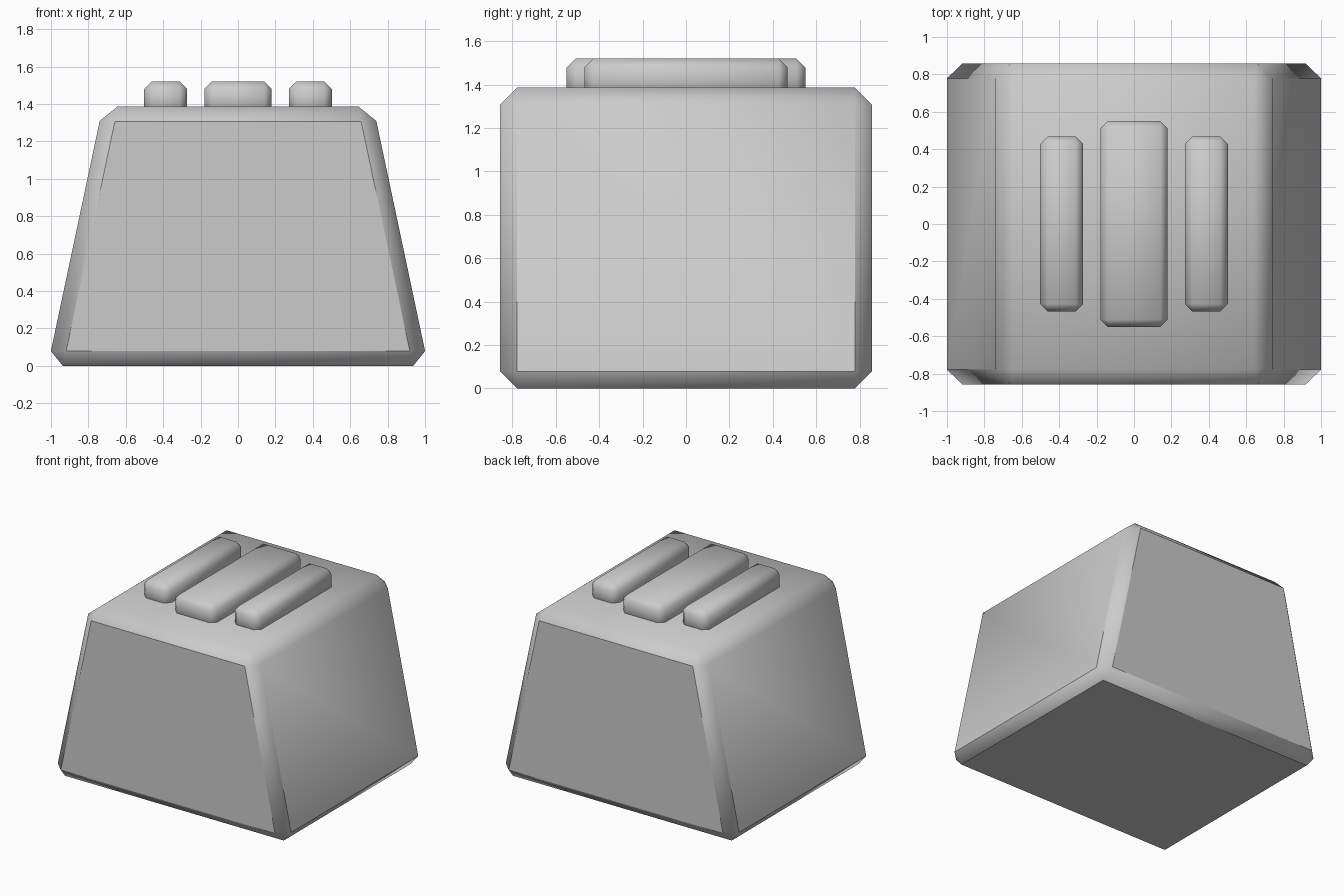
import bpy, bmesh
from math import radians

if "Cube" in bpy.data.objects:
    bpy.data.objects.remove(bpy.data.objects["Cube"])


def bevelled_block(name, bottom, top, z0, z1, bevel, angle):
    """Block tapering from bottom (half x, half y) to top, with chamfered edges."""
    bm = bmesh.new()
    bmesh.ops.create_cube(bm, size=2)
    for v in bm.verts:
        hx, hy = top if v.co.z > 0 else bottom
        v.co = (v.co.x * hx, v.co.y * hy, z1 if v.co.z > 0 else z0)
    bmesh.ops.bevel(bm, geom=bm.edges[:], offset=bevel, offset_type='OFFSET',
                    segments=1, profile=0.5, affect='EDGES')
    bmesh.ops.recalc_face_normals(bm, faces=bm.faces[:])
    mesh = bpy.data.meshes.new(name)
    bm.to_mesh(mesh)
    bm.free()
    obj = bpy.data.objects.new(name, mesh)
    bpy.context.collection.objects.link(obj)
    bpy.ops.object.select_all(action='DESELECT')
    obj.select_set(True)
    bpy.context.view_layer.objects.active = obj
    bpy.ops.object.shade_smooth_by_angle(angle=radians(angle))
    return obj


# Tapered body, crisp where chamfers meet the front and back
bevelled_block("body", (1.017, 0.858), (0.723, 0.858), 0, 1.387, 0.08, 42)

# Raised ridges on the top, sunk slightly into the body
for name, x, hx, hy in (("middle_ridge", 0, 0.18, 0.55),
                        ("left_ridge", -0.387, 0.115, 0.468),
                        ("right_ridge", 0.387, 0.115, 0.468)):
    ridge = bevelled_block(name, (hx, hy), (hx, hy), 1.335, 1.52, 0.04, 60)
    ridge.location.x = x
